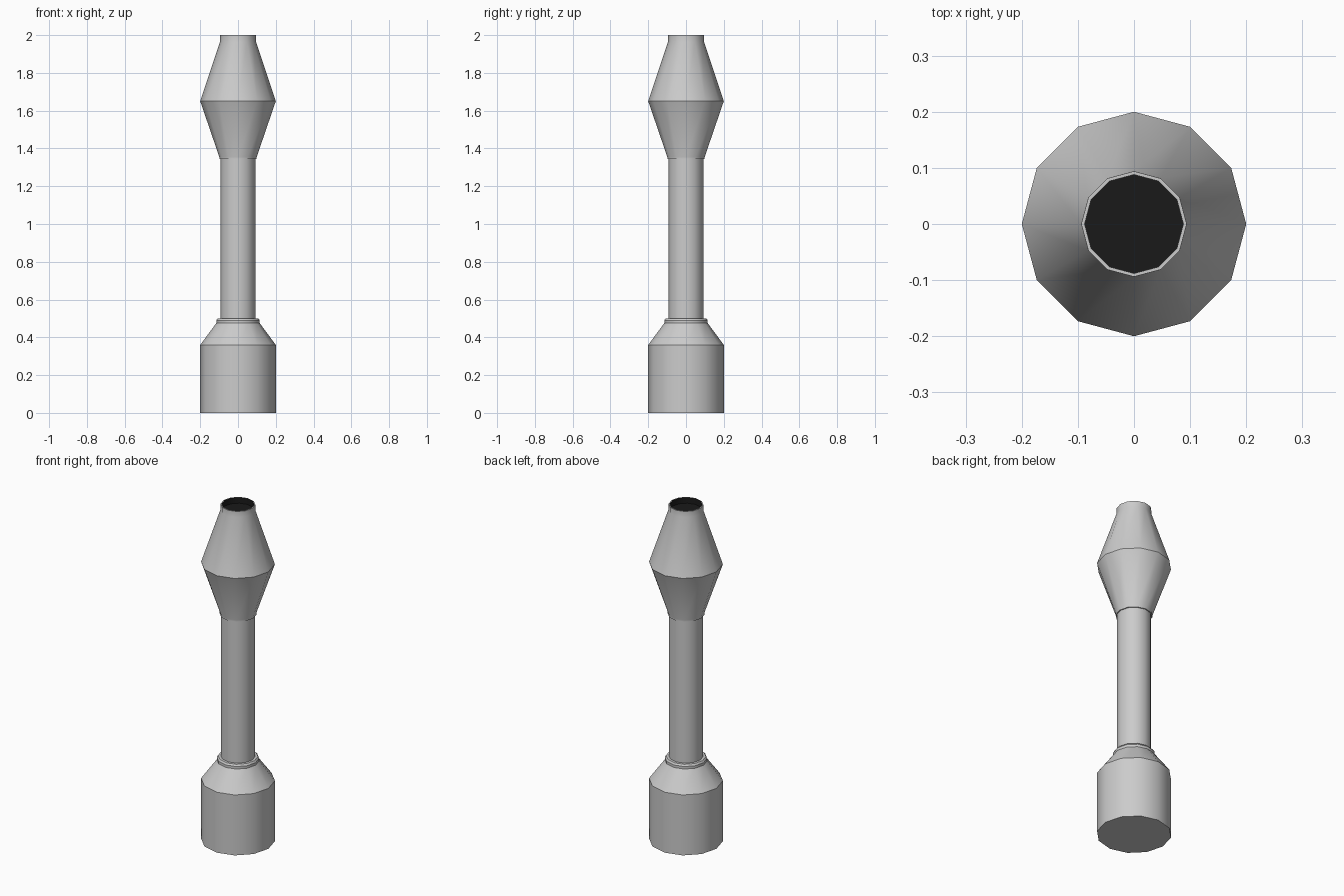
import bpy, math

if "Cube" in bpy.data.objects:
    bpy.data.objects.remove(bpy.data.objects["Cube"])

SIDES = 12


def lathe(name, profile, cap_start=False, cap_end=False):
    """Spin (radius, height) points around z into a twelve-sided shell."""
    verts = [(r * math.cos(math.tau * i / SIDES), r * math.sin(math.tau * i / SIDES), z)
             for r, z in profile for i in range(SIDES)]
    faces = []
    for k in range(len(profile) - 1):
        for i in range(SIDES):
            j = (i + 1) % SIDES
            a, b = k * SIDES, (k + 1) * SIDES
            faces.append((a + i, a + j, b + j, b + i))
    if cap_start:
        faces.append(tuple(reversed(range(SIDES))))
    if cap_end:
        faces.append(tuple(range(len(verts) - SIDES, len(verts))))
    mesh = bpy.data.meshes.new(name)
    mesh.from_pydata(verts, [], faces)
    obj = bpy.data.objects.new(name, mesh)
    bpy.context.collection.objects.link(obj)
    bpy.context.view_layer.objects.active = obj
    bpy.ops.object.select_all(action='DESELECT')
    obj.select_set(True)
    bpy.ops.object.shade_smooth_by_angle(angle=math.radians(30.5))
    return obj


# Cylindrical base with sloped shoulder and stepped collar
lathe("base", [(0.2, 0), (0.2, 0.36), (0.115, 0.475), (0.115, 0.49),
               (0.108, 0.50), (0.093, 0.50)], cap_start=True)

# Straight shaft
lathe("shaft", [(0.093, 0.50), (0.093, 1.345)])

# Double-cone head with lower lip, top neck and rim
lathe("head", [(0.093, 1.345), (0.099, 1.345), (0.099, 1.355), (0.2, 1.65),
               (0.095, 1.965), (0.094, 2.0), (0.088, 2.0)])

# Dark bore inside the neck
bore = lathe("bore", [(0.088, 2.0), (0.088, 1.965)], cap_end=True)
dark = bpy.data.materials.new("dark")
dark.diffuse_color = (0.01, 0.01, 0.01, 1)
dark.use_nodes = True
dark.node_tree.nodes["Principled BSDF"].inputs["Base Color"].default_value = dark.diffuse_color
bore.data.materials.append(dark)
